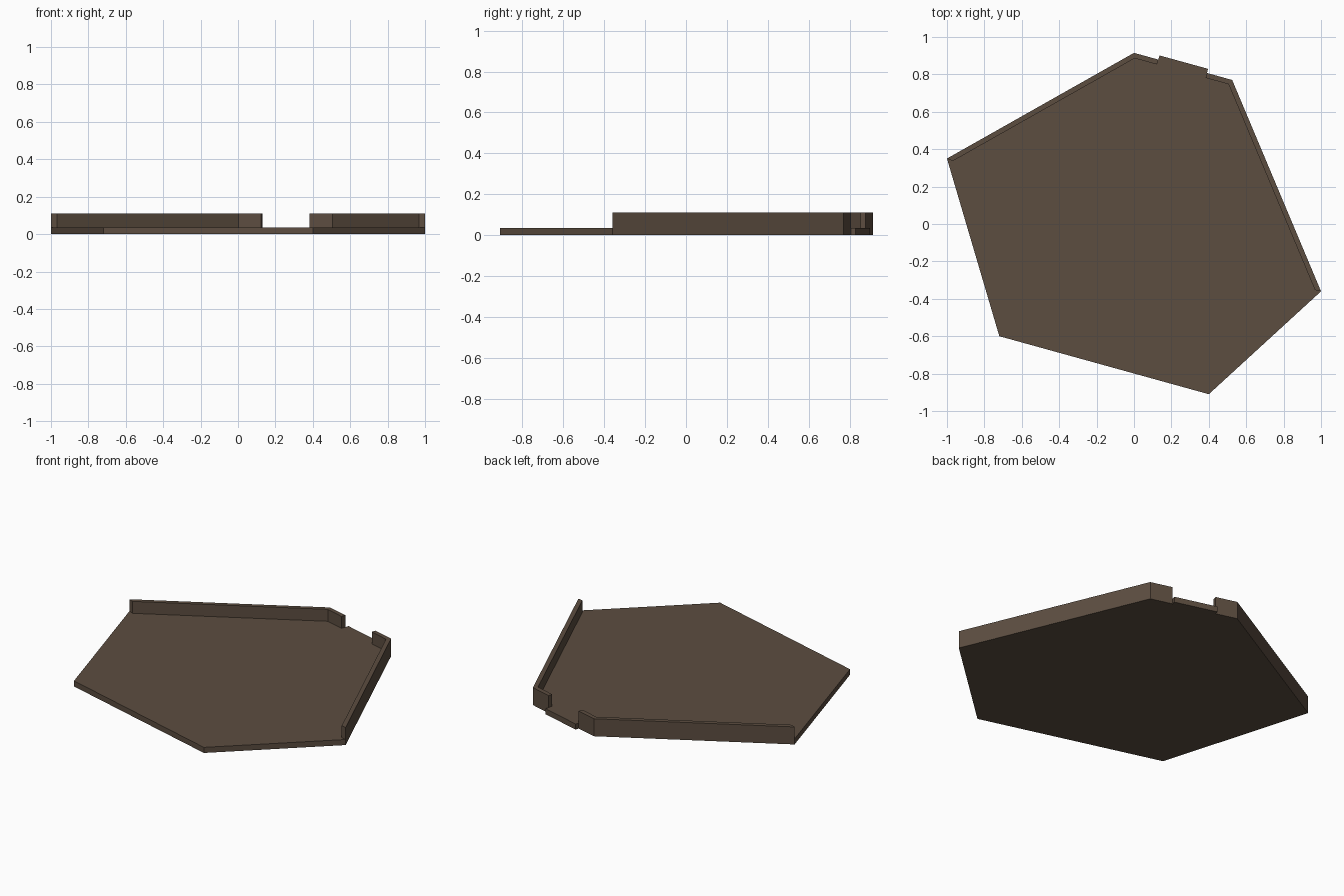
import bpy, bmesh
from mathutils import Vector
from mathutils.geometry import intersect_line_line

if "Cube" in bpy.data.objects:
    bpy.data.objects.remove(bpy.data.objects["Cube"])

FLOOR, TOP, WALL, TAB = 0.035, 0.11, 0.027, 0.023

brown = bpy.data.materials.new("dark brown")
brown.diffuse_color = (0.107, 0.074, 0.051, 1)
brown.use_nodes = True
brown.node_tree.nodes["Principled BSDF"].inputs["Base Color"].default_value = brown.diffuse_color


def prism(name, outline, z0, z1):
    """Extrude a plan outline from z0 to z1."""
    bm = bmesh.new()
    face = bm.faces.new([bm.verts.new((p.x, p.y, z0)) for p in outline])
    out = bmesh.ops.extrude_face_region(bm, geom=[face], use_keep_orig=True)
    top = [g for g in out["geom"] if isinstance(g, bmesh.types.BMVert)]
    bmesh.ops.translate(bm, verts=top, vec=(0, 0, z1 - z0))
    bmesh.ops.recalc_face_normals(bm, faces=bm.faces[:])
    mesh = bpy.data.meshes.new(name)
    bm.to_mesh(mesh)
    bm.free()
    mesh.materials.append(brown)
    bpy.context.collection.objects.link(bpy.data.objects.new(name, mesh))


def inset(points, d):
    """Offset a clockwise polygon inward by d."""
    n = len(points)
    edges = []
    for i in range(n):
        a, b = points[i], points[(i + 1) % n]
        t = (b - a).normalized()
        inward = Vector((t.y, -t.x, 0)) * d
        edges.append((a + inward, b + inward))
    return [intersect_line_line(*edges[i - 1], *edges[i])[0] for i in range(n)]


# Six-sided plan, clockwise from the left corner
left, back, back_right, right, front, front_left = outer = [
    Vector((x, y, 0)) for x, y in
    [(-1, 0.35), (0, 0.915), (0.525, 0.77), (1, -0.36), (0.4, -0.91), (-0.72, -0.6)]]
inner = inset(outer, WALL)

# Gap in the back edge, with a tab sticking out of it
gap_a = back.lerp(back_right, 0.248)
gap_b = back.lerp(back_right, 0.743)
t = (back_right - back).normalized()
out = Vector((-t.y, t.x, 0))

# Floor plate with tab
prism("floor_plate", [left, back, gap_a, gap_a + out * TAB, gap_b + out * TAB,
                      gap_b, back_right, right, front, front_left], 0, FLOOR)

# Raised rims on either side of the gap
prism("left_rim", [left, back, gap_a, gap_a - out * WALL, inner[1], inner[0]], FLOOR, TOP)
prism("right_rim", [gap_b, back_right, right, inner[3], inner[2], gap_b - out * WALL], FLOOR, TOP)
